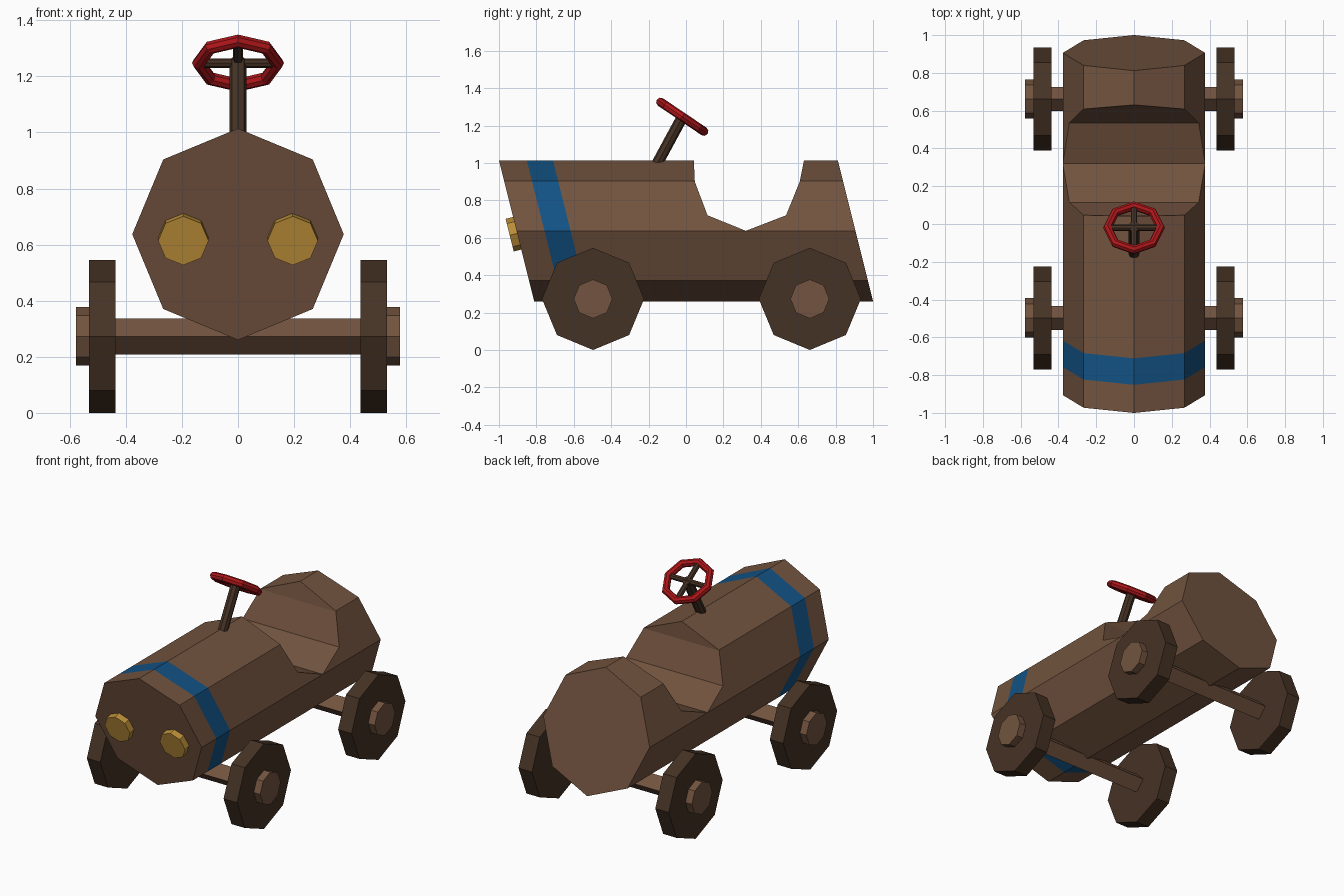
import bpy, bmesh
from math import cos, sin, tau, radians
from mathutils import Vector

if "Cube" in bpy.data.objects:
    bpy.data.objects.remove(bpy.data.objects["Cube"])


def material(name, rgb):
    m = bpy.data.materials.new(name)
    m.diffuse_color = (*rgb, 1)
    m.use_nodes = True
    m.node_tree.nodes["Principled BSDF"].inputs["Base Color"].default_value = m.diffuse_color
    return m


WOOD = material("wood", (.17, .088, .05))
DARK = material("dark_wood", (.06, .032, .018))
BLUE = material("blue_paint", (.006, .085, .23))
RED = material("red_paint", (.42, .008, .01))
GOLD = material("gold", (.5, .27, .04))


def loft(name, rings, mats, band_mats=None):
    """Closed solid through equal-sized rings of points."""
    bm = bmesh.new()
    vr = [[bm.verts.new(p) for p in r] for r in rings]
    n = len(vr[0])
    for k, (a, b) in enumerate(zip(vr, vr[1:])):
        for i in range(n):
            f = bm.faces.new((a[i], a[(i + 1) % n], b[(i + 1) % n], b[i]))
            f.material_index = band_mats[k] if band_mats else 0
    bm.faces.new(vr[0])
    bm.faces.new(vr[-1])
    bmesh.ops.recalc_face_normals(bm, faces=bm.faces[:])
    me = bpy.data.meshes.new(name)
    bm.to_mesh(me)
    bm.free()
    for m in mats:
        me.materials.append(m)
    ob = bpy.data.objects.new(name, me)
    bpy.context.collection.objects.link(ob)
    return ob


def rod(name, p, q, r, n, mat):
    """n-sided rod from p to q with one corner in the y-z plane or on x."""
    p, q = Vector(p), Vector(q)
    d = (q - p).normalized()
    u = Vector((0, 0, 1)) if abs(d.x) > .9 else Vector((1, 0, 0))
    v = d.cross(u)
    ring = [u * r * cos(tau * i / n) + v * r * sin(tau * i / n) for i in range(n)]
    return loft(name, [[p + o for o in ring], [q + o for o in ring]], [mat])


# Body: sheared octagonal barrel with a painted band
ZC, R, SHEAR = .637, .377, .25
rings = [[(R * sin(tau * i / 8), y - SHEAR * R * cos(tau * i / 8), ZC + R * cos(tau * i / 8))
          for i in range(8)] for y in (-.906, -.757, -.617, .906)]
body = loft("body", rings, [WOOD, BLUE], [0, 1, 0])

# Cockpit opening cut across the body
profile = [(.042, 1.2), (.042, 1.01), (.047, .9), (.115, .72), (.32, .637),
           (.535, .72), (.608, .9), (.63, 1.01), (.63, 1.2)]
cutter = loft("cockpit_cutter", [[(x, y, z) for y, z in profile] for x in (-.6, .6)], [WOOD])
cut = body.modifiers.new("cockpit", 'BOOLEAN')
cut.operation, cut.solver, cut.object = 'DIFFERENCE', 'EXACT', cutter
bpy.context.view_layer.objects.active = body
bpy.ops.object.modifier_apply(modifier=cut.name)
bpy.data.objects.remove(cutter)

# Axles, wheels and hubs
WZ = .273
for end, y in (("front", -.497), ("rear", .662)):
    rod(end + "_axle", (-.45, y, WZ), (.45, y, WZ), .064, 4, WOOD)
    for side, s in (("left", -1), ("right", 1)):
        rod(f"{end}_{side}_wheel", (s * .437, y, WZ), (s * .532, y, WZ), .273, 8, DARK)
        rod(f"{end}_{side}_hub", (s * .52, y, WZ), (s * .578, y, WZ), .104, 8, WOOD)

# Headlamps square to the sloping nose
normal = Vector((0, -1, -SHEAR)).normalized()
for side, s in (("left", -1), ("right", 1)):
    base = Vector((s * .195, -.902, .624))
    rod(side + "_headlamp", base - normal * .02, base + normal * .042, .09, 8, GOLD)

# Steering column, ring and crossed spokes
tilt = radians(34)
hub = Vector((0, -.02, 1.247))
axis = Vector((0, sin(tilt), cos(tilt)))
across = Vector((0, cos(tilt), -sin(tilt)))
rod("steering_column", (0, -.185, .94), hub + axis * .012, .03, 8, DARK)
bpy.ops.mesh.primitive_torus_add(major_segments=8, minor_segments=8, major_radius=.14,
                                 minor_radius=.024, location=hub, rotation=(-tilt, 0, 0))
ring = bpy.context.object
ring.name = "steering_wheel"
ring.data.materials.append(RED)
for p in ring.data.polygons:
    p.use_smooth = False
rod("steering_spoke_side", hub - Vector((.14, 0, 0)), hub + Vector((.14, 0, 0)), .017, 8, DARK)
rod("steering_spoke_long", hub - across * .14, hub + across * .14, .017, 8, DARK)
